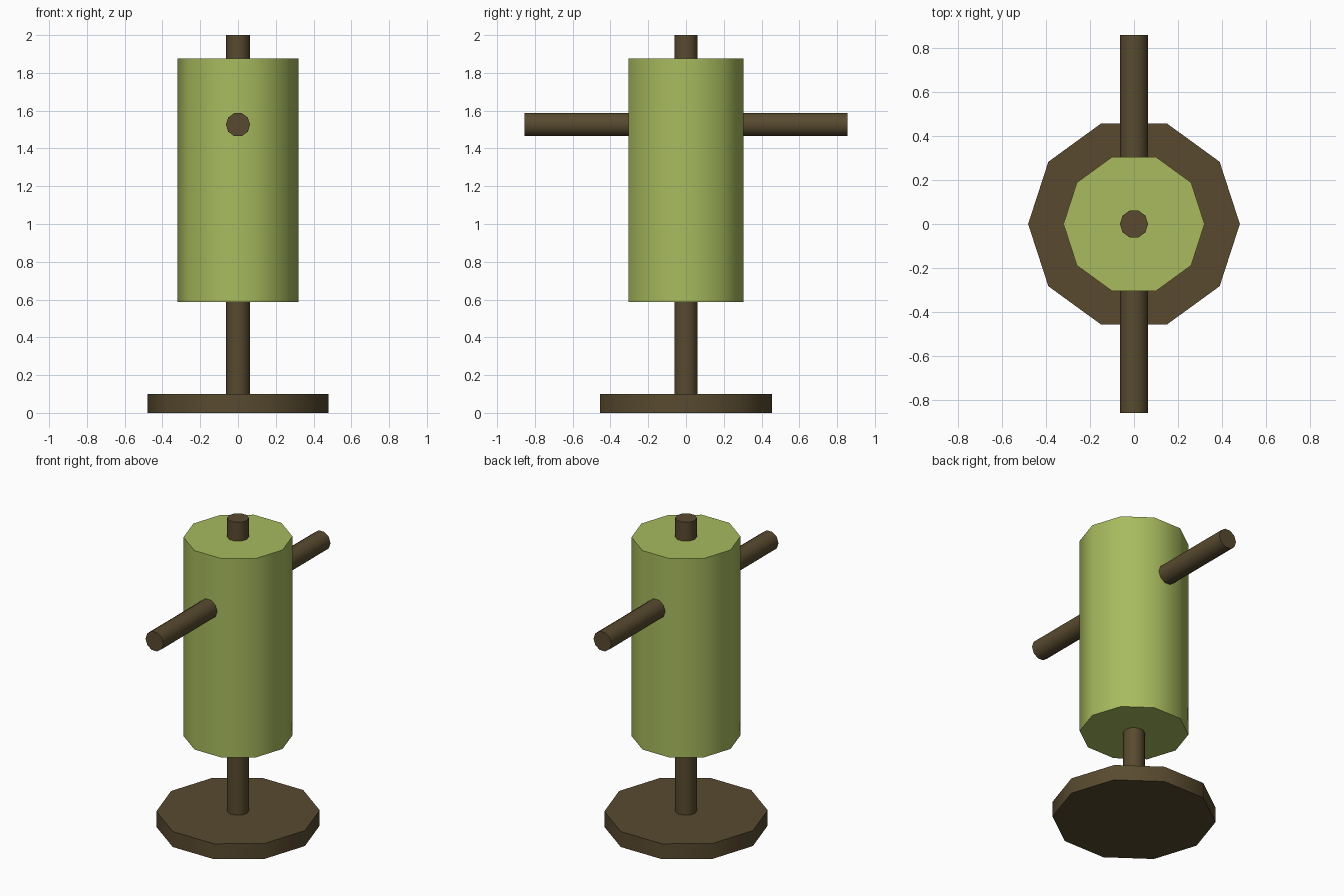
import bpy, math

if "Cube" in bpy.data.objects:
    bpy.data.objects.remove(bpy.data.objects["Cube"])


def srgb(r, g, b):
    lin = lambda c: c / 12.92 if c <= 0.04045 else ((c + 0.055) / 1.055) ** 2.4
    return tuple(lin(v / 255) for v in (r, g, b)) + (1.0,)


def material(name, colour):
    m = bpy.data.materials.new(name)
    m.diffuse_color = colour
    m.use_nodes = True
    m.node_tree.nodes["Principled BSDF"].inputs["Base Color"].default_value = m.diffuse_color
    return m


wood = material("dark wood", srgb(88, 74, 47))
green = material("straw green", srgb(168, 187, 94))


def rod(name, radius, length, centre, mat, along_y=False):
    """Ten-sided cylinder with corners on the +x and -x sides."""
    bpy.ops.mesh.primitive_cylinder_add(vertices=10, radius=radius, depth=length)
    ob = bpy.context.object
    ob.name = name
    # turn so that a corner lies on the x axis, then lay down if needed
    ob.rotation_euler = (0, 0, math.pi / 2)
    bpy.ops.object.transform_apply(rotation=True)
    if along_y:
        ob.rotation_euler = (math.pi / 2, 0, 0)
    ob.location = centre
    bpy.ops.object.transform_apply(location=True, rotation=True)
    ob.data.materials.append(mat)
    bpy.ops.object.shade_smooth_by_angle(angle=math.radians(40))
    return ob


# base plate and upright pole
rod("base", 0.48, 0.10, (0, 0, 0.05), wood)
rod("pole", 0.064, 1.92, (0, 0, 1.04), wood)

# padded body around the pole
rod("body", 0.32, 1.29, (0, 0, 1.232), green)

# crossbar arms running front to back
rod("arms", 0.064, 1.712, (0, 0, 1.526), wood, along_y=True)
